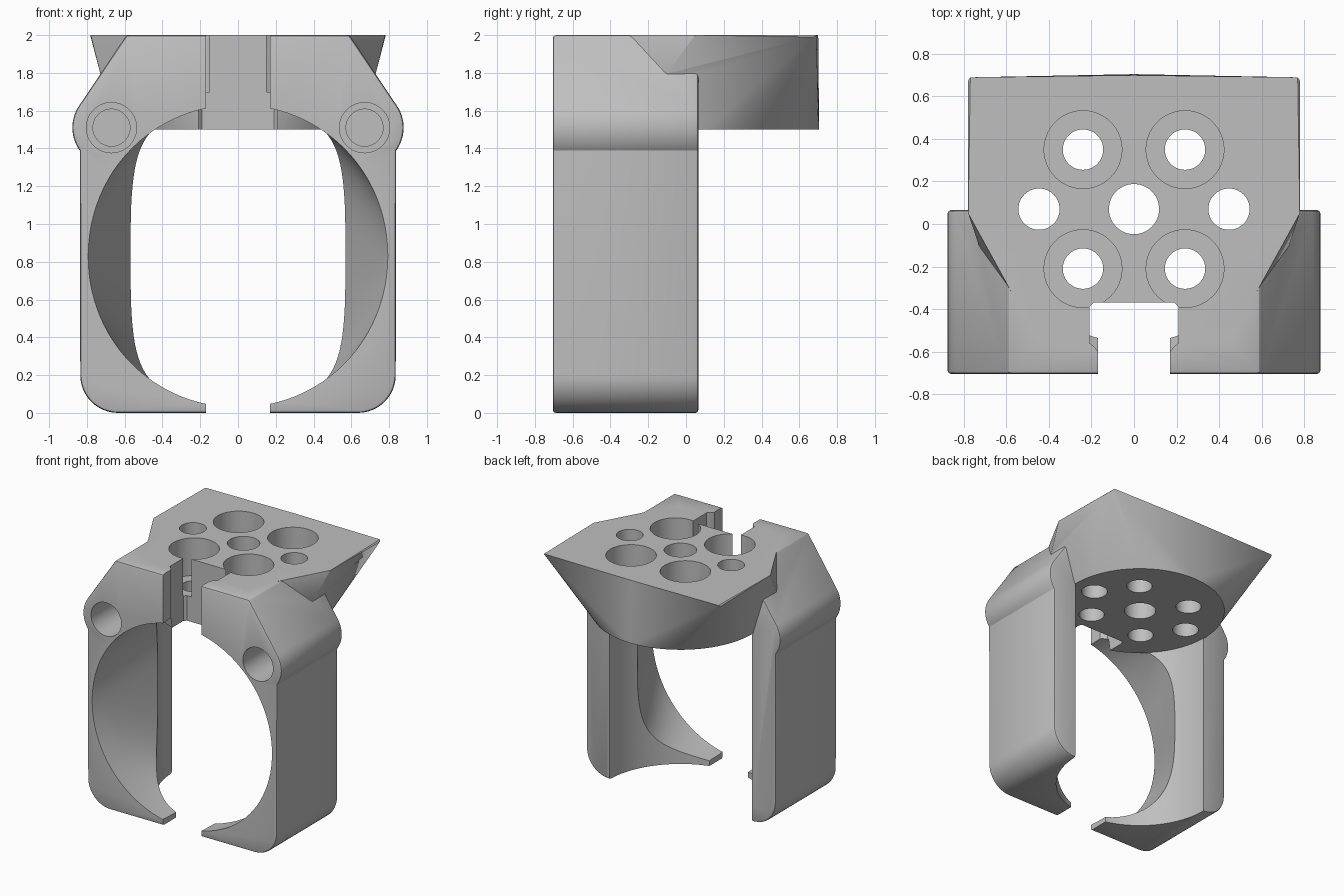
import bpy
import bmesh
from math import cos, sin, radians, pi, copysign

if "Cube" in bpy.data.objects:
    bpy.data.objects.remove(bpy.data.objects["Cube"], do_unlink=True)


def finish(name, bm):
    bmesh.ops.recalc_face_normals(bm, faces=bm.faces)
    mesh = bpy.data.meshes.new(name)
    bm.to_mesh(mesh)
    bm.free()
    obj = bpy.data.objects.new(name, mesh)
    bpy.context.collection.objects.link(obj)
    return obj


def arc(cx, cy, r, start, end, n):
    angles = [radians(start + (end - start) * i / n) for i in range(n + 1)]
    return [(cx + r * cos(a), cy + r * sin(a)) for a in angles]


def circle(cx, cy, r, n=64):
    return arc(cx, cy, r, 0, 360, n)[:-1]


def mirrored(points):
    return points + [(-x, y) for x, y in reversed(points)]


def prism(name, points, axis, lo, hi):
    """Extrude a flat outline along Y or Z between lo and hi."""
    def place(p, h):
        return (p[0], h, p[1]) if axis == "Y" else (p[0], p[1], h)
    bm = bmesh.new()
    rings = [[bm.verts.new(place(p, h)) for p in points] for h in (lo, hi)]
    for ring in rings:
        bm.faces.new(ring)
    for i in range(len(points)):
        j = (i + 1) % len(points)
        bm.faces.new((rings[0][i], rings[0][j], rings[1][j], rings[1][i]))
    return finish(name, bm)


def apply_all(obj):
    bpy.context.view_layer.objects.active = obj
    for mod in list(obj.modifiers):
        bpy.ops.object.modifier_apply(modifier=mod.name)


def combine(target, other, operation="DIFFERENCE"):
    mod = target.modifiers.new("combine", "BOOLEAN")
    mod.operation = operation
    mod.solver = "EXACT"
    mod.object = other
    apply_all(target)
    bpy.data.objects.remove(other, do_unlink=True)


def oval_ring(bm, y, half_width, half_height, power, n=96):
    ring = []
    for i in range(n):
        c, s = cos(2 * pi * i / n), sin(2 * pi * i / n)
        x = half_width * copysign(abs(c) ** (2 / power), c)
        z = half_height * copysign(abs(s) ** (2 / power), s)
        ring.append(bm.verts.new((x, y, 0.83 + z)))
    return ring


# Clamp body: front outline with rounded feet and side bosses
FRONT, BACK = -0.705, 0.065
outline = (arc(0.635, 0.2, 0.2, -90, 0, 12)
           + arc(0.67, 1.51, 0.207, -36, 34, 14) + [(0.59, 2)])
body = prism("clamp_bracket", mirrored(outline), "Y", FRONT, BACK)
bevel = body.modifiers.new("edge", "BEVEL")
bevel.width = 0.015
bevel.segments = 2
bevel.limit_method = "ANGLE"
bevel.angle_limit = radians(50)
apply_all(body)

# Main opening: round at the front, narrowing to a tall oval behind
bm = bmesh.new()
rings = []
STEPS = 10
for k in range(STEPS + 1):
    t = k / STEPS
    y = -0.72 + 0.9 * t
    rings.append(oval_ring(bm, y, 0.8 - 0.4 * t, 0.8, 2 + 1.8 * t))
for a, b in zip(rings, rings[1:]):
    for i in range(len(a)):
        j = (i + 1) % len(a)
        bm.faces.new((a[i], a[j], b[j], b[i]))
bm.faces.new(rings[0])
bm.faces.new(rings[-1])
combine(body, finish("opening_cutter", bm))

# Upright round clearance behind, gap between the lower lips
combine(body, prism("clearance_cutter", circle(0, 0.07, 0.63, 96), "Z", -0.3, 1.51))
combine(body, prism("gap_cutter", mirrored([(0.17, -0.2), (0.17, 0.4)]), "Y", -1, 0.3))

# Upper back corners are stepped down to receive the plate
combine(body, prism("step_cutter", mirrored([(1, -0.1), (1, 0.4)]), "Z", 1.8, 2.3))

# Mounting plate: rectangular top blending into a round underside
bm = bmesh.new()
for x, y in circle(0, 0.07, 0.635, 96):
    bm.verts.new((x, y, 1.5))
corners = [(0.77, 0.69, 2), (0.78, 0.675, 1.99), (0.78, 0.05, 2),
           (0.59, -0.1, 2), (0.73, -0.1, 1.8), (0.45, -0.55, 2)]
for x, y, z in corners:
    for side in (1, -1):
        bm.verts.new((side * x, y, z))
bm.verts.new((0, 0.7, 2))
hull = bmesh.ops.convex_hull(bm, input=bm.verts)
loose = [v for v in bm.verts if not v.link_faces]
bmesh.ops.delete(bm, geom=loose, context="VERTS")
bmesh.ops.dissolve_limit(bm, angle_limit=radians(0.1), verts=bm.verts, edges=bm.edges)
combine(body, finish("mounting_plate", bm), "UNION")

# Cable slot with snap lips at the mouth
slot = [(0.17, -0.9), (0.17, -0.6), (0.185, -0.58), (0.21, -0.56),
        (0.21, -0.39), (0.19, -0.37)]
combine(body, prism("slot_cutter", mirrored(slot), "Z", 1.4, 2.3))

# Plate holes: centre, two sides and four counterbored screws
for x, r in ((0, 0.118), (0.447, 0.097), (-0.447, 0.097)):
    combine(body, prism("hole_cutter", circle(x, 0.07, r), "Z", 1.3, 2.3))
for x in (0.24, -0.24):
    for y in (0.35, -0.21):
        combine(body, prism("screw_cutter", circle(x, y, 0.095), "Z", 1.3, 2.2))
        combine(body, prism("counterbore_cutter", circle(x, y, 0.183), "Z", 1.7, 2.3))

# Stepped blind holes in the front bosses
for x in (0.67, -0.67):
    combine(body, prism("boss_cutter", circle(x, 1.51, 0.133), "Y", -0.9, -0.4))
    combine(body, prism("boss_pilot_cutter", circle(x, 1.51, 0.098), "Y", -0.8, -0.2))

# Grey plastic
grey = bpy.data.materials.new("grey_plastic")
grey.use_nodes = True
colour = (0.52, 0.52, 0.52, 1)
grey.diffuse_color = colour
grey.node_tree.nodes["Principled BSDF"].inputs["Base Color"].default_value = colour
body.data.materials.clear()
body.data.materials.append(grey)

bpy.ops.object.select_all(action="DESELECT")
body.select_set(True)
bpy.context.view_layer.objects.active = body
bpy.ops.object.shade_smooth_by_angle(angle=radians(25))
